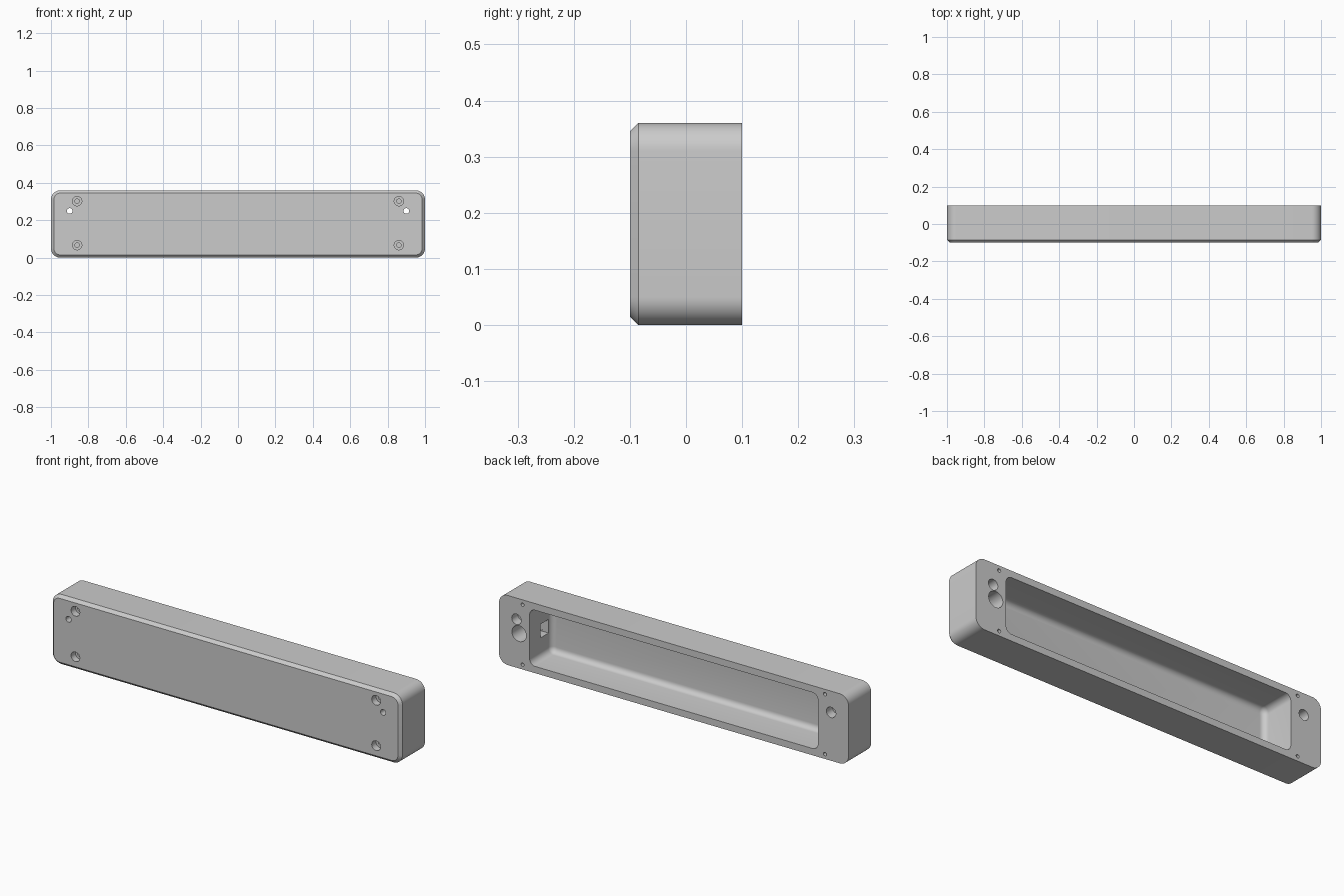
import bpy, bmesh, math
from mathutils import Matrix, Vector

cube = bpy.data.objects.get("Cube")
if cube:
    bpy.data.objects.remove(cube)

grey = bpy.data.materials.new("satin grey")
grey.use_nodes = True
colour = (0.6, 0.6, 0.6, 1)
grey.diffuse_color = colour
grey.node_tree.nodes["Principled BSDF"].inputs["Base Color"].default_value = colour


def make_object(name, bm):
    bmesh.ops.recalc_face_normals(bm, faces=bm.faces[:])
    mesh = bpy.data.meshes.new(name)
    bm.to_mesh(mesh)
    bm.free()
    mesh.materials.append(grey)
    obj = bpy.data.objects.new(name, mesh)
    bpy.context.collection.objects.link(obj)
    return obj


def rounded_block(name, half_x, z0, z1, y0, y1, radius, front_bevel, segments):
    """Rounded rectangle swept along y, with its front rim bevelled."""
    bm = bmesh.new()
    mid, half_z = (z0 + z1) / 2, (z1 - z0) / 2
    ring = []
    steps = 10
    for q, (sx, sz) in enumerate([(1, 1), (-1, 1), (-1, -1), (1, -1)]):
        for i in range(steps + 1):
            a = (q + i / steps) * math.pi / 2
            ring.append(bm.verts.new((sx * (half_x - radius) + radius * math.cos(a), y0,
                                      mid + sz * (half_z - radius) + radius * math.sin(a))))
    face = bm.faces.new(ring)
    rim = list(face.edges)
    swept = bmesh.ops.extrude_face_region(bm, geom=[face], use_keep_orig=True)
    verts = [g for g in swept["geom"] if isinstance(g, bmesh.types.BMVert)]
    bmesh.ops.translate(bm, verts=verts, vec=(0, y1 - y0, 0))
    bmesh.ops.recalc_face_normals(bm, faces=bm.faces[:])
    bmesh.ops.bevel(bm, geom=rim, offset=front_bevel, segments=segments,
                    profile=0.5, affect='EDGES')
    return make_object(name, bm)


def cut(cutter):
    cutter.hide_render = True
    mod = body.modifiers.new("cut", 'BOOLEAN')
    mod.operation = 'DIFFERENCE'
    mod.solver = 'EXACT'
    mod.object = cutter
    bpy.ops.object.select_all(action='DESELECT')
    bpy.context.view_layer.objects.active = body
    body.select_set(True)
    bpy.ops.object.modifier_apply(modifier=mod.name)
    bpy.data.objects.remove(cutter)


def drill(x, z, radius, y0, y1, sides=32):
    bm = bmesh.new()
    bmesh.ops.create_cone(bm, cap_ends=True, segments=sides, radius1=radius,
                          radius2=radius, depth=y1 - y0)
    bm.transform(Matrix.Translation((x, (y0 + y1) / 2, z)) @ Matrix.Rotation(math.pi / 2, 4, 'X'))
    cut(make_object("drill", bm))


# Housing with chamfered front rim
body = rounded_block("housing", 1.0, 0, 0.36, -0.1, 0.1, 0.05, 0.015, 1)

# Deep rear pocket with a filleted floor
cut(rounded_block("pocket_cutter", 0.825, 0.035, 0.325, -0.08, 0.15, 0.032, 0.028, 6))

# Holes shared by both ends
for side in (-1, 1):
    for z in (0.067, 0.302):
        drill(side * 0.86, z, 0.025, -0.15, -0.065)
        drill(side * 0.86, z, 0.012, -0.15, -0.03, 20)
    for z in (0.025, 0.335):
        drill(side * 0.865, z, 0.009, 0.04, 0.15, 20)
    drill(side * 0.9, 0.25, 0.015, -0.15, 0.15, 24)
    drill(side * 0.9, 0.25, 0.027, 0.05, 0.15)

# Cable socket on the left end, with a passage into the pocket
drill(0.885, 0.18, 0.041, -0.06, 0.15)
bm = bmesh.new()
bmesh.ops.create_cube(bm, size=1)
bm.transform(Matrix.Translation((0.845, -0.022, 0.175)) @ Matrix.Diagonal((0.08, 0.066, 0.07, 1)))
cut(make_object("passage_cutter", bm))

bpy.ops.object.select_all(action='DESELECT')
body.select_set(True)
bpy.context.view_layer.objects.active = body
bpy.ops.object.shade_smooth_by_angle(angle=math.radians(30))
